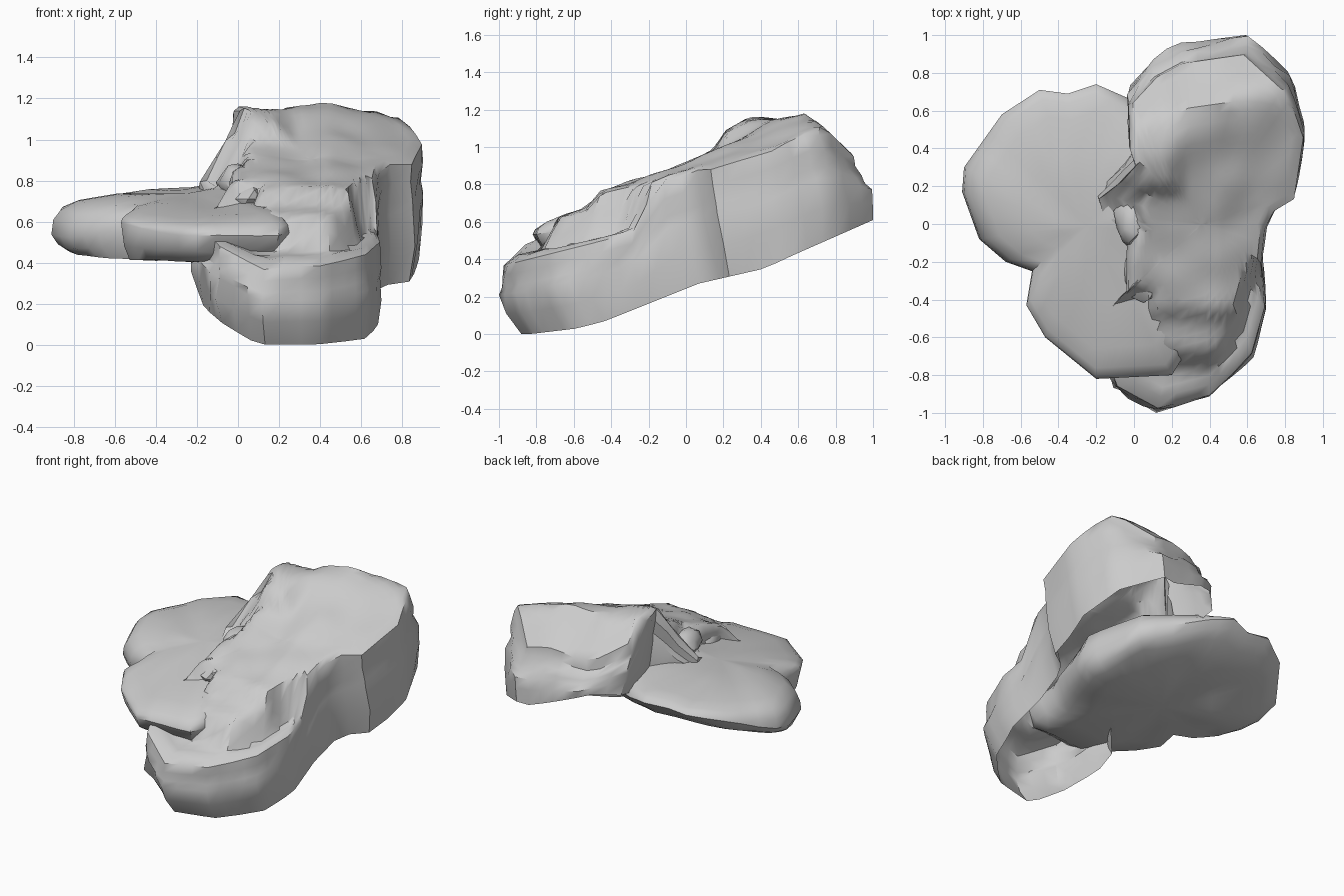
import bpy
import bmesh
import math
from mathutils import Vector, noise

cube = bpy.data.objects.get("Cube")
if cube:
    bpy.data.objects.remove(cube)

stone = bpy.data.materials.new("grey_stone")
stone.use_nodes = True
GREY = (0.6, 0.6, 0.6, 1)
stone.diffuse_color = GREY
stone.node_tree.nodes["Principled BSDF"].inputs["Base Color"].default_value = GREY


def clamp(v):
    return max(0.0, min(1.0, v))


def interp(table, v):
    """Piecewise linear lookup in a list of (position, value) pairs."""
    if v <= table[0][0]:
        return table[0][1]
    for (a, p), (b, q) in zip(table, table[1:]):
        if v <= b:
            return p + (q - p) * (v - a) / (b - a)
    return table[-1][1]


def rough(x, y, z, amount):
    """Chunky unevenness for a rock surface."""
    return amount * noise.noise(Vector((x, y, z)) * 5)


def resample(points, step):
    out = []
    for i, p in enumerate(points):
        a, b = Vector(p), Vector(points[(i + 1) % len(points)])
        n = max(1, round((b - a).length / step))
        out += [a.lerp(b, k / n) for k in range(n)]
    return out


def finish(name, bm, angle):
    bmesh.ops.recalc_face_normals(bm, faces=bm.faces)
    mesh = bpy.data.meshes.new(name)
    bm.to_mesh(mesh)
    bm.free()
    mesh.materials.append(stone)
    obj = bpy.data.objects.new(name, mesh)
    bpy.context.collection.objects.link(obj)
    bpy.ops.object.select_all(action='DESELECT')
    obj.select_set(True)
    bpy.context.view_layer.objects.active = obj
    bpy.ops.object.shade_smooth_by_angle(angle=math.radians(angle))


def loft(name, rings, cap_first, angle):
    """Skin a stack of closed rings, closing the last and optionally the first."""
    bm = bmesh.new()
    loops = [[bm.verts.new(p) for p in ring] for ring in rings]
    n = len(loops[0])
    for lo, hi in zip(loops, loops[1:]):
        for i in range(n):
            j = (i + 1) % n
            bm.faces.new((lo[i], lo[j], hi[j], hi[i]))
    for loop in ([loops[0], loops[-1]] if cap_first else [loops[-1]]):
        mid = bm.verts.new(sum((v.co for v in loop), Vector()) / n)
        for i in range(n):
            bm.faces.new((loop[i], loop[(i + 1) % n], mid))
    finish(name, bm, angle)


# Ridge rock: open-bottomed shell climbing in steps towards the back
RIDGE = [(.12, -1), (.4, -.93), (.52, -.82), (.63, -.7), (.7, -.45), (.68, -.2),
         (.7, 0), (.75, .1), (.86, .17), (.91, .52), (.82, .78), (.6, .98), (.25, .93),
         (.1, .85), (-.04, .7), (-.03, .45), (0, .36), (-.1, .25), (-.2, .17),
         (-.17, .06), (-.03, -.05), (-.04, -.35), (-.23, -.55), (-.1, -.88)]
RIDGE_TOP = [(-1, .38), (-.75, .46), (-.69, .62), (-.51, .68), (-.46, .76),
             (-.3, .81), (0, .91), (.15, .98), (.5, 1.14),
             (.63, 1.18), (.8, 1.03), (.9, .95), (1, .87)]
RIDGE_BASE = [(-.9, 0), (-.65, .03), (-.5, .07), (-.2, .19), (0, .27),
              (.35, .35), (.5, .42), (1, .64)]


def ridge_top(x, y):
    skew = y - .25 * (x - .4) * clamp((y - .1) / .4)
    high = interp(RIDGE_TOP, skew) - .2 * max(0, x - .45)
    # left crest stands up early, then stays below the main crest
    left = clamp((.28 - x) / .1)
    high += left * (.06 * clamp((y - .15) / .06) - .11 * clamp((y - .35) / .2))
    # broken shelf stepping down to the slab
    shelf = clamp((.34 - y) / .06) * clamp((y + .1) / .08)
    high -= shelf * (.1 * clamp((.04 - x) / .05) + .1 * clamp((-.06 - x) / .06))
    low = .38 + .25 * (y + 1) + .4 * max(0, .12 - x)
    taper = max(0, -.5 - y)
    right_limit = .6 + .7 * max(0, y + .35) - .5 * taper
    inside = min(clamp((right_limit - x) / .06),
                 max(clamp((x - .03 - .25 * taper) / .07), clamp((y + .45) / .1)))
    return low + max(0, high - low) * inside


def ridge_base(x, y):
    base = interp(RIDGE_BASE, y) + .55 * max(0, .1 - x)
    # the left wall stops on top of the slab
    blend = clamp((.5 - x) / .4) * clamp((y + .55) / .15)
    return base + max(0, .58 + .2 * y - base) * blend


centre = Vector((.36, 0))
outline = resample(RIDGE, .09)
rings = []
# walls lean in towards the top of the back: (height share, scale, shift in y)
for share, scale, shift in ((0, .95, .07), (.3, .99, .03), (.58, 1, 0),
                            (.68, .975, -.01), (.85, .985, -.03), (1, .975, -.05)):
    ring = []
    for p in outline:
        q = centre + (p - centre) * scale
        base, top = ridge_base(q.x, q.y), ridge_top(q.x, q.y)
        bump = 1 + rough(q.x, q.y, share * 2, .05) * (0 < share < 1)
        q = centre + (q - centre) * bump
        lean = shift * clamp(q.y + .5) if shift < 0 else shift
        ring.append((q.x, min(1, max(-1, q.y + lean)), base + (top - .02 - base) * share))
    rings.append(ring)
# plateau rings
for k in range(18):
    scale = .915 - k * .051
    ring = []
    for p in outline:
        q = centre + (p - centre) * scale
        ring.append((q.x, q.y, ridge_top(q.x, q.y) + rough(q.x, q.y, 0, .02)))
    rings.append(ring)
loft("ridge_rock", rings, False, 40)

# Side slab: closed domed boulder that thins towards the back
SLAB = [(-.9, .3), (-.91, .17), (-.82, -.08), (-.68, -.2), (-.54, -.25), (-.57, -.43),
        (-.47, -.6), (-.2, -.82), (.2, -.8), (.25, -.72), (.25, -.5), (.42, 0),
        (.3, .41), (-.04, .67), (-.2, .74), (-.35, .69), (-.5, .71), (-.7, .58)]
SLAB_RIM = [(-.82, .53), (-.4, .6), (-.1, .52), (.3, .55), (.58, .65), (.74, .71)]
SLAB_BASE = [(-.6, .4), (-.1, .42), (.1, .43), (.5, .55), (.7, .64)]
SLAB_TOP = [(-.8, .6), (-.45, .66), (0, .75), (.3, .77), (.7, .76)]


slab_centre = Vector((-.27, 0))
outline = resample(SLAB, .11)
rings = []
# (scale, height: -1 underside, 0 rim, 1 top)
for scale, level in ((.4, -1), (.65, -1), (.86, -.95), (.95, -.6), (1, 0), (.985, .35),
                     (.93, .7), (.8, .92), (.5, 1), (.25, 1)):
    ring = []
    for p in outline:
        q = slab_centre + (p - slab_centre) * scale
        rim = interp(SLAB_RIM, q.y)
        top = interp(SLAB_TOP, q.y) + .07 * (q.x + .2)
        end = top if level > 0 else interp(SLAB_BASE, q.y)
        z = rim + (end - rim) * abs(level) + rough(q.x, q.y, level, .015)
        ring.append((q.x, q.y, z))
    rings.append(ring)
loft("side_slab", rings, True, 45)

# Broken boulders wedged between slab and ridge
BOULDERS = [("upper_boulder", (0, .02, .79), (.1, .14, .09)),
            ("lower_boulder", (.05, -.25, .71), (.1, .16, .09))]
for name, place, size in BOULDERS:
    bm = bmesh.new()
    bmesh.ops.create_icosphere(bm, subdivisions=2, radius=1)
    for v in bm.verts:
        d = v.co.copy()
        d *= 1 + .25 * noise.noise(d * 1.5 + Vector(place) * 9)
        v.co = [c + s * a for c, s, a in zip(place, size, d)]
    finish(name, bm, 35)
